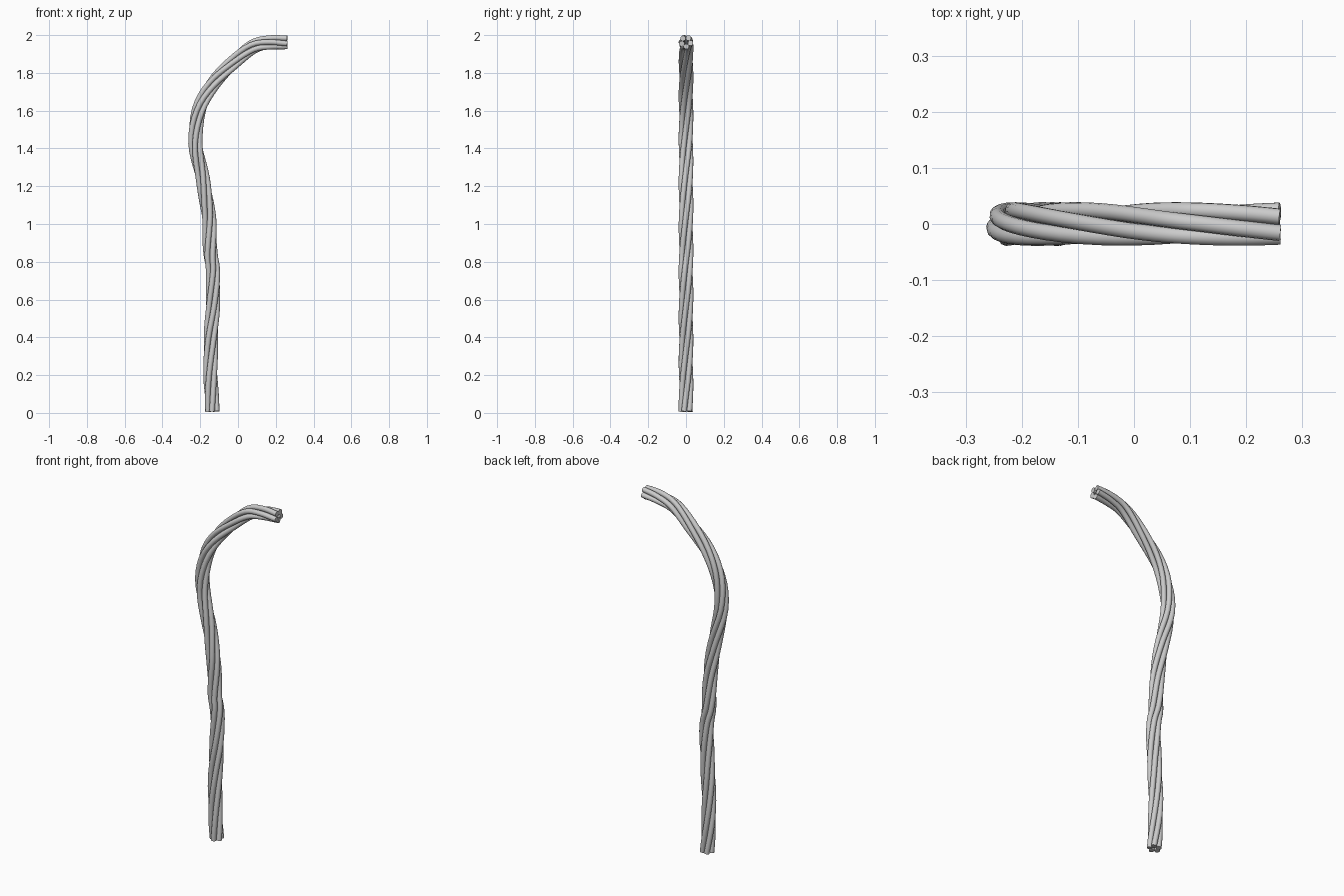
import bpy, math
from mathutils import Vector

if "Cube" in bpy.data.objects:
    bpy.data.objects.remove(bpy.data.objects["Cube"])

STRANDS, R_HELIX, R_STRAND, PITCH = 5, 0.0245, 0.0145, 1.19

# Centre line of the cable in the x-z plane
path = [(-0.135, 0.007), (-0.145, 0.2), (-0.143, 0.4), (-0.134, 0.56), (-0.132, 0.74),
        (-0.146, 0.84), (-0.152, 1.0), (-0.162, 1.09), (-0.187, 1.24), (-0.225, 1.43),
        (-0.207, 1.6), (-0.138, 1.735), (-0.025, 1.855), (0.075, 1.936),
        (0.165, 1.96), (0.26, 1.964)]
P = [Vector((x, 0, z)) for x, z in path]
P = [2 * P[0] - P[1]] + P + [2 * P[-1] - P[-2]]


def spline(a, b, c, d, t):
    return 0.5 * (2 * b + (c - a) * t + (2 * a - 5 * b + 4 * c - d) * t * t
                  + (3 * b - a - 3 * c + d) * t ** 3)


SUB = 4
line = [spline(*P[i:i + 4], k / SUB) for i in range(len(P) - 3) for k in range(SUB)]
line.append(P[-2])

# Distance along the line and in-plane normals
dist = [0.0]
for a, b in zip(line, line[1:]):
    dist.append(dist[-1] + (b - a).length)
normals = []
for i in range(len(line)):
    t = (line[min(i + 1, len(line) - 1)] - line[max(i - 1, 0)]).normalized()
    if i == len(line) - 1:
        t = Vector((1, 0, 0))
    normals.append(Vector((-t.z, 0, t.x)))

# Twisted strands
for s in range(STRANDS):
    cu = bpy.data.curves.new("strand", "CURVE")
    cu.dimensions = "3D"
    cu.bevel_depth = R_STRAND
    cu.bevel_resolution = 4
    cu.use_fill_caps = True
    sp = cu.splines.new("POLY")
    sp.points.add(len(line) - 1)
    for i, c in enumerate(line):
        ang = math.radians(32) + math.tau * (s / STRANDS + (dist[-1] - dist[i]) / PITCH)
        p = c + R_HELIX * (math.cos(ang) * normals[i] + math.sin(ang) * Vector((0, 1, 0)))
        sp.points[i].co = (*p, 1)
    ob = bpy.data.objects.new(f"cable_strand_{s + 1}", cu)
    bpy.context.collection.objects.link(ob)
    bpy.ops.object.select_all(action="DESELECT")
    bpy.context.view_layer.objects.active = ob
    ob.select_set(True)
    bpy.ops.object.convert(target="MESH")
    bpy.ops.object.shade_smooth_by_angle(angle=math.radians(40))
